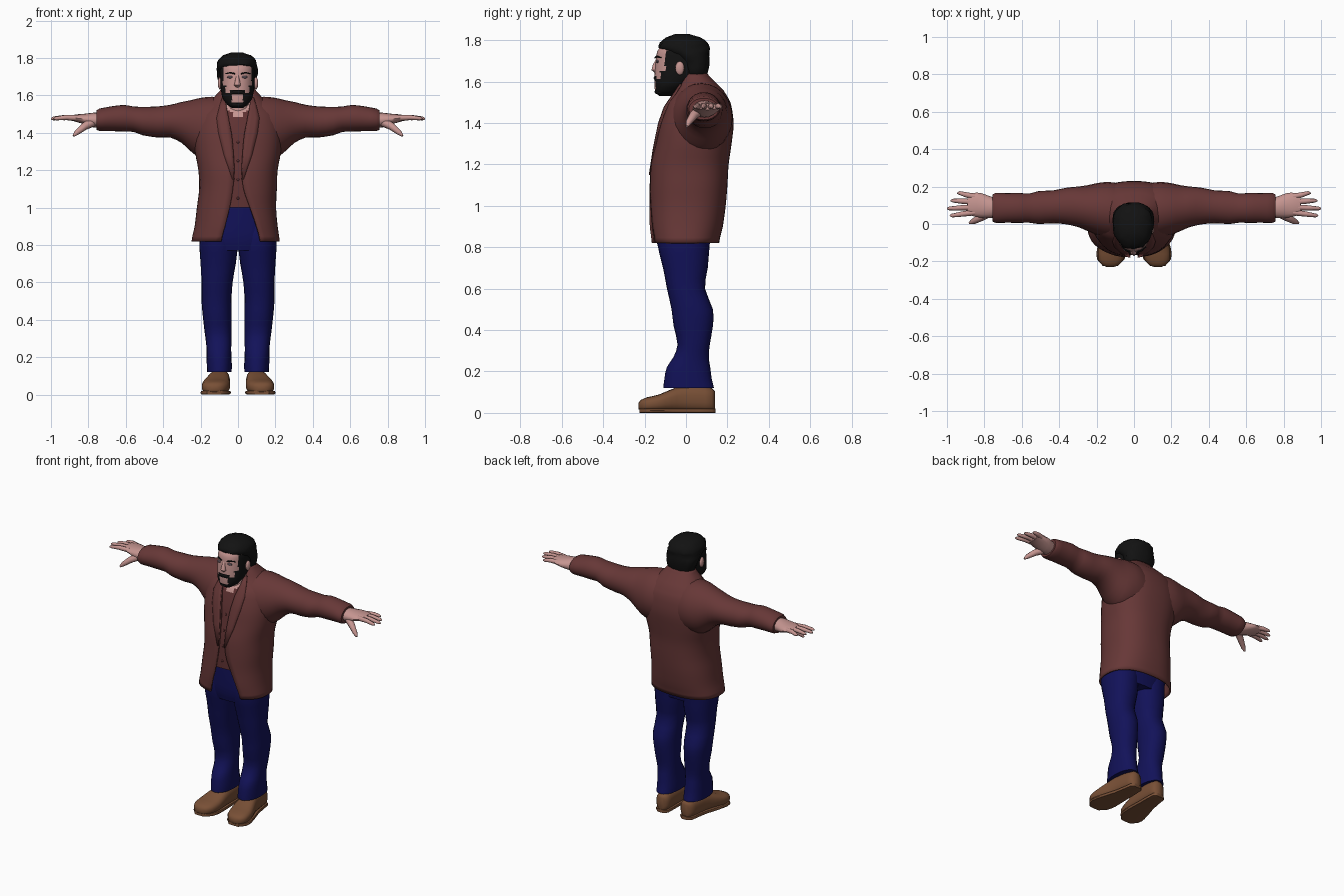
import bpy, bmesh, math, random
from mathutils import Vector

random.seed(4)
P = 2.4  # squareness of clothing cross-sections


def material(name, rgb):
    m = bpy.data.materials.new(name)
    m.diffuse_color = (*rgb, 1)
    return m


MAROON = material("maroon cloth", (0.135, 0.039, 0.038))
SHIRT = material("dark maroon shirt", (0.115, 0.032, 0.032))
NAVY = material("navy denim", (0.006, 0.006, 0.10))
SKIN = material("skin", (0.56, 0.30, 0.28))
HAIR = material("black hair", (0.006, 0.006, 0.006))
LEATHER = material("brown leather", (0.19, 0.08, 0.037))
EYE = material("grey eye", (0.12, 0.09, 0.11))


def refine(rings, k):
    """Smoothly interpolate extra rings between the given ones."""
    out = []
    for i in range(len(rings) - 1):
        a, b = rings[max(i - 1, 0)], rings[i]
        c, d = rings[i + 1], rings[min(i + 2, len(rings) - 1)]
        for j in range(k):
            t = j / k
            row = [q + 0.5 * t * (r - p + t * (2*p - 5*q + 4*r - s + t * (3*(q - r) + s - p)))
                   for p, q, r, s in zip(a, b, c, d)]
            row[0] = b[0] + (c[0] - b[0]) * t
            out.append(row)
    return out + [list(rings[-1])]


def spow(v, e):
    return math.copysign(abs(v) ** e, v)


def finish(name, bm, mats, angle=50):
    bmesh.ops.recalc_face_normals(bm, faces=bm.faces)
    me = bpy.data.meshes.new(name)
    bm.to_mesh(me)
    bm.free()
    for m in mats:
        me.materials.append(m)
    me.polygons.foreach_set("use_smooth", [True] * len(me.polygons))
    me.set_sharp_from_angle(angle=math.radians(angle))
    ob = bpy.data.objects.new(name, me)
    bpy.context.collection.objects.link(ob)
    return ob


def skin_rows(name, rows, mats, closed=True, caps=True, rule=None):
    """Join rows of points into a surface; rule picks a material per face."""
    bm = bmesh.new()
    vs = [[bm.verts.new(p) for p in r] for r in rows]
    n = len(rows[0])
    for a, b in zip(vs, vs[1:]):
        for i in range(n if closed else n - 1):
            j = (i + 1) % n
            bm.faces.new((a[i], a[j], b[j], b[i]))
    if caps:
        bm.faces.new(vs[0])
        bm.faces.new(vs[-1])
    if rule:
        for f in bm.faces:
            f.material_index = rule(f.calc_center_median())
    return finish(name, bm, mats)


def loft(name, rings, mats, axis="z", n=20, k=2, p=2.0, rule=None, jitter=0):
    """Each ring: position on axis, two centre values, two radii."""
    rows = []
    for t, c1, c2, r1, r2 in refine(rings, k):
        row = []
        for i in range(n):
            a = 2 * math.pi * i / n
            w = 1 + random.uniform(-jitter, jitter)
            u = c1 + r1 * w * spow(math.sin(a), 2 / p)
            v = c2 - r2 * w * spow(math.cos(a), 2 / p)
            row.append({"z": (u, v, t), "x": (t, u, v), "y": (u, t, v)}[axis])
        rows.append(row)
    return skin_rows(name, rows, mats, rule=rule)


def tube(name, pts, radii, mat, n=8):
    d = (Vector(pts[-1]) - Vector(pts[0])).normalized()
    u = d.cross(Vector((0, 0, 1))).normalized()
    v = d.cross(u)
    rows = [[Vector(q) + r * (u * math.cos(2*math.pi*i/n) + v * math.sin(2*math.pi*i/n))
             for i in range(n)] for q, r in zip(pts, radii)]
    return skin_rows(name, rows, [mat])


def ball(name, loc, size, mat, seg=12):
    bm = bmesh.new()
    bmesh.ops.create_uvsphere(bm, u_segments=seg, v_segments=8, radius=1)
    for v in bm.verts:
        v.co = Vector(loc) + Vector(a * b for a, b in zip(v.co, size))
    return finish(name, bm, [mat], 80)


# Jacket: z, centre x, centre y, radius x, radius y, left and right front edge
torso = [(0.82, -.013, -.005, .236, .165, -.09, .12), (0.9, -.01, 0, .222, .178, -.07, .10),
         (1.0, -.008, .007, .212, .185, -.045, .065), (1.1, 0, .012, .208, .188, -.028, .03),
         (1.2, 0, .018, .212, .188, -.02, .02), (1.3, 0, .035, .23, .185, -.025, .025),
         (1.4, 0, .05, .235, .18, -.035, .035), (1.5, 0, .06, .215, .155, -.055, .055),
         (1.56, 0, .065, .16, .115, -.07, .07), (1.6, 0, .055, .12, .085, -.075, .075),
         (1.64, 0, .045, .088, .058, -.07, .07)]
fine = refine(torso, 3)
rows = []
for z, cx, cy, rx, ry, gl, gr in fine:
    a0, a1 = [math.asin(min(1, abs((g - cx) / rx)) ** (P / 2)) for g in (gr, gl)]
    row = []
    for i in range(41):
        a = a0 + (2 * math.pi - a1 - a0) * i / 40
        row.append((cx + rx * spow(math.sin(a), 2 / P), cy - ry * spow(math.cos(a), 2 / P), z))
    rows.append(row)
jacket = skin_rows("jacket", rows, [MAROON], closed=False, caps=False)
mod = jacket.modifiers.new("thickness", "SOLIDIFY")
mod.thickness, mod.offset = 0.01, -1

# Shirt with an open V of skin at the throat
loft("shirt", [(z, 0, cy, rx - .014, ry - .012) for z, cx, cy, rx, ry, _, _ in fine if z > 0.99],
     [SHIRT, SKIN], n=72, k=2, p=P,
     rule=lambda c: int(c.y < 0.03 and c.z > 1.47 + 1.0 * abs(c.x)))


def front_y(x, z):
    """Depth of the jacket front at a given place."""
    i = max(j for j in range(len(fine) - 1) if fine[j][0] <= z + 1e-6)
    a, b = fine[i], fine[i + 1]
    t = (z - a[0]) / (b[0] - a[0])
    _, cx, cy, rx, ry = [p + (q - p) * t for p, q in zip(a[:5], b[:5])]
    return cy - ry * max(0, 1 - min(1, abs((x - cx) / rx)) ** P) ** (1 / P)


# Lapels and shirt buttons
for s, side in ((1, "left"), (-1, "right")):
    rows = []
    for inner, outer, z in ((.068, .085, 1.59), (.062, .10, 1.54), (.05, .115, 1.48),
                            (.038, .105, 1.40), (.026, .075, 1.28), (.02, .03, 1.15)):
        xs = [s * (inner + (outer - inner) * j / 3) for j in range(4)]
        rows.append([(x, front_y(x, z) - .006, z) for x in xs])
    lapel = skin_rows(side + "_lapel", rows, [MAROON], closed=False, caps=False)
    lapel.modifiers.new("thickness", "SOLIDIFY").thickness = 0.006
for z in (1.05, 1.15, 1.25, 1.35):
    ball("shirt_button", (0, front_y(0, z) + .011, z), (.007, .004, .007), SHIRT, 8)

# Hips
loft("trouser_hips", [(.77, 0, -.012, .17, .115), (.82, 0, -.012, .205, .128),
                      (.92, 0, 0, .198, .145), (1.03, 0, .005, .185, .15)], [NAVY], n=28, p=P)

for s, side in ((1, "left"), (-1, "right")):
    # Trouser leg
    loft(side + "_trouser_leg",
         [(.12, s*.1, .013, .066, .122), (.16, s*.1, .01, .067, .115), (.22, s*.102, .012, .066, .105),
          (.27, s*.103, .025, .067, .085), (.33, s*.107, .037, .071, .078), (.42, s*.112, .035, .076, .095),
          (.5, s*.115, .03, .08, .1), (.6, s*.112, 0, .083, .092), (.7, s*.106, -.003, .094, .108),
          (.82, s*.103, -.012, .104, .127), (.9, s*.1, -.005, .098, .13)], [NAVY], p=2.2)
    # Shoe: upper and sole
    loft(side + "_shoe",
         [(.14, s*.09, .06, .022, .045), (.125, s*.09, .063, .042, .056), (.06, s*.094, .068, .05, .062),
          (-.02, s*.1, .068, .057, .062), (-.07, s*.108, .06, .066, .054), (-.13, s*.117, .047, .075, .042),
          (-.19, s*.124, .04, .068, .035), (-.22, s*.126, .036, .045, .026),
          (-.23, s*.126, .033, .02, .014)], [LEATHER], axis="y", n=18, p=2.7)
    loft(side + "_sole",
         [(.143, s*.09, .011, .026, .011), (.125, s*.09, .011, .046, .011), (0, s*.099, .011, .058, .011),
          (-.13, s*.117, .011, .08, .011), (-.19, s*.124, .011, .073, .011),
          (-.225, s*.126, .011, .04, .011)], [LEATHER], axis="y", n=12, p=5)
    # Sleeve
    loft(side + "_sleeve",
         [(s*x, cy, cz, ry, rz) for x, cy, cz, ry, rz in
          ((.08, .068, 1.42, .15, .17), (.14, .075, 1.425, .15, .168), (.2, .08, 1.425, .138, .162),
           (.25, .085, 1.437, .122, .138), (.3, .092, 1.455, .108, .11), (.36, .096, 1.462, .098, .088),
           (.43, .092, 1.458, .088, .083), (.51, .088, 1.463, .088, .076), (.56, .085, 1.473, .078, .068),
           (.61, .086, 1.478, .08, .071), (.68, .086, 1.475, .079, .066), (.74, .086, 1.47, .08, .06),
           (.757, .086, 1.468, .072, .052))], [MAROON], axis="x", n=24)
    # Hand: palm, fingers, thumb
    loft(side + "_palm",
         [(s*x, cy, cz, ry, rz) for x, cy, cz, ry, rz in
          ((.72, .086, 1.468, .05, .04), (.77, .09, 1.468, .058, .04), (.82, .1, 1.473, .066, .029),
           (.86, .104, 1.478, .062, .021), (.89, .104, 1.479, .053, .015))], [SKIN], axis="x", n=16)
    for name, y0, y1, tip in (("index", .062, .045, .985), ("middle", .09, .083, 1.0),
                              ("ring", .118, .125, .98), ("little", .146, .166, .945)):
        ym = (y0 + y1) / 2
        tube(f"{side}_{name}_finger",
             [(s*.85, y0, 1.479), (s*(.85 + tip) / 2, ym, 1.482), (s*(tip - .012), y1, 1.477),
              (s*tip, y1, 1.475)], (.016, .014, .01, .004), SKIN)
    tube(side + "_thumb", [(s*.77, .065, 1.46), (s*.82, .035, 1.435), (s*.862, .012, 1.402),
                           (s*.88, .004, 1.384)], (.026, .021, .015, .006), SKIN)
    # Ear, eye, eyebrow
    ball(side + "_ear", (s*.096, -.03, 1.665), (.012, .022, .033), SKIN)
    ball(side + "_eye", (s*.038 - .003, -.138, 1.698), (.017, .008, .007), EYE)
    tube(side + "_eyebrow", [(s*.018, -.149, 1.716), (s*.04, -.142, 1.722), (s*.065, -.121, 1.716)],
         (.004, .005, .003), HAIR, 6)

# Neck
loft("neck", [(1.48, 0, .0, .066, .07), (1.55, 0, -.005, .066, .065), (1.66, 0, -.01, .066, .065)], [SKIN])


# Head with painted beard, moustache and sideburns
def beard(c):
    x = abs(c.x + .003)
    mouth = x < .03 and 1.562 < c.z < 1.602
    cheek = x < .062 and c.z > 1.612 + .018 * (x < .04) and c.y < -.05
    sideburn = x > .07 and c.z < 1.75 and -.1 < c.y
    return int(c.y < .03 and (sideburn or (c.z < 1.65 and not mouth and not cheek)))


loft("head", [(1.532, -.003, -.095, .03, .035), (1.55, -.003, -.088, .055, .06),
              (1.58, -.003, -.07, .077, .082), (1.62, -.003, -.045, .087, .107),
              (1.66, -.003, -.03, .091, .12), (1.70, -.003, -.02, .093, .126),
              (1.75, -.003, -.015, .092, .122), (1.79, -.003, -.01, .075, .09),
              (1.81, -.003, -.01, .04, .05)], [SKIN, HAIR], n=56, k=5, p=2.2, rule=beard)
# Nose
tube("nose", [(-.003, -.137, 1.71), (-.003, -.149, 1.68), (-.003, -.15, 1.655), (-.003, -.143, 1.642)],
     (.007, .012, .018, .009), SKIN, 10)
# Beard volume on the chin, and moustache
ball("chin_beard", (-.003, -.107, 1.551), (.05, .046, .018), HAIR)
tube("moustache", [(-.05, -.132, 1.602), (-.025, -.147, 1.618), (.02, -.147, 1.618), (.045, -.132, 1.602)],
     (.006, .01, .01, .006), HAIR)
# Hair: lumpy mass over the crown and the back of the head
loft("hair", [(1.60, 0, .06, .055, .035), (1.64, 0, .045, .093, .058), (1.70, -.003, .04, .106, .074),
              (1.74, -.004, .008, .108, .104), (1.765, -.005, -.008, .106, .125),
              (1.79, -.005, -.01, .098, .113), (1.815, -.005, -.013, .072, .08),
              (1.83, -.005, -.018, .03, .035)], [HAIR], n=26, k=2, p=2.2, jitter=.045)
